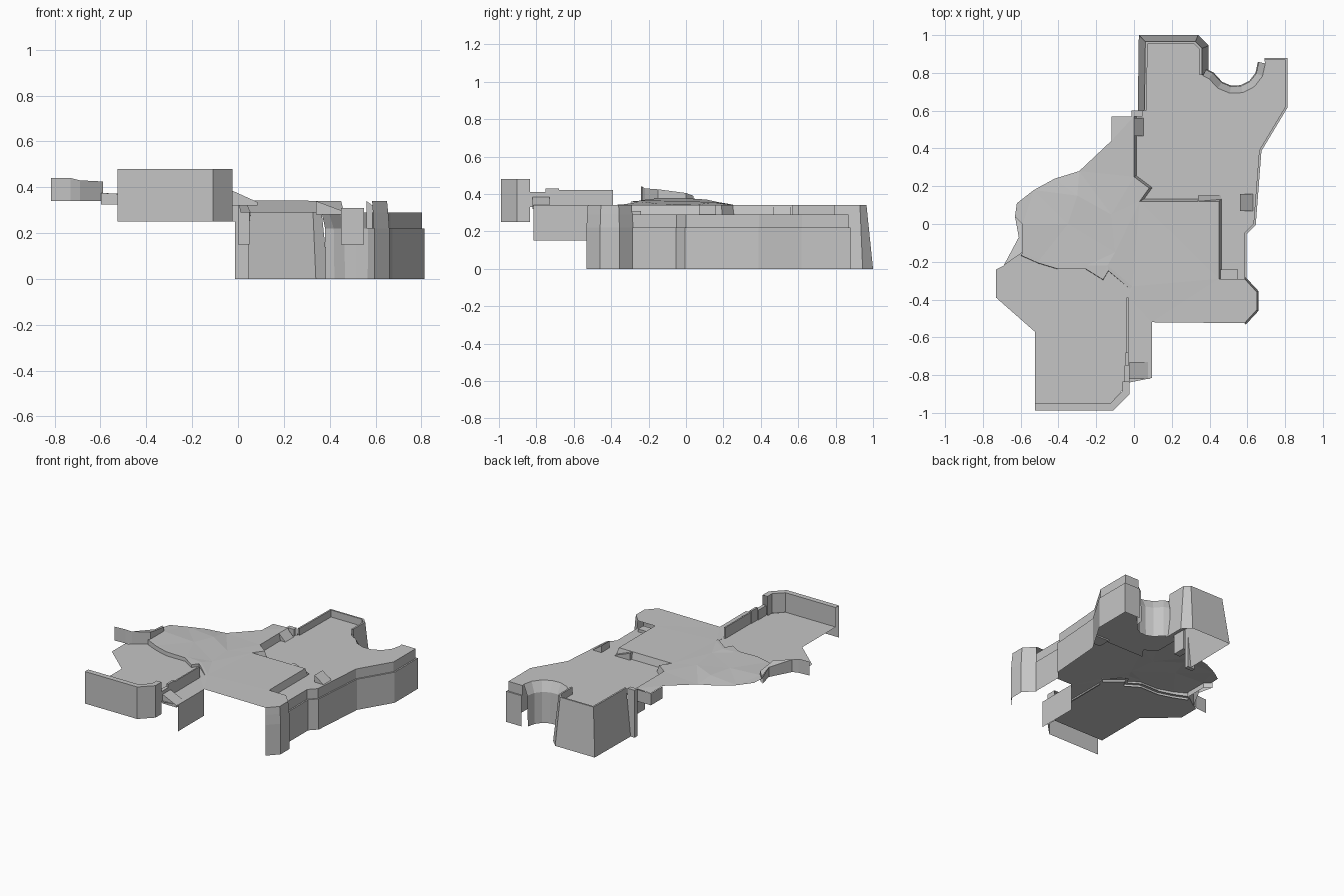
import bpy
from math import cos, sin, radians
from mathutils import Vector
from mathutils.geometry import delaunay_2d_cdt

if "Cube" in bpy.data.objects:
    bpy.data.objects.remove(bpy.data.objects["Cube"])

stone = bpy.data.materials.new("grey stone")
stone.use_nodes = True
GREY = (0.56, 0.56, 0.56, 1)
stone.diffuse_color = GREY
stone.node_tree.nodes["Principled BSDF"].inputs["Base Color"].default_value = GREY

HIGH, LOW, CAP = 0.34, 0.29, 0.34


def build(name, verts, faces):
    mesh = bpy.data.meshes.new(name)
    mesh.from_pydata([tuple(v) for v in verts], [], faces)
    mesh.materials.append(stone)
    obj = bpy.data.objects.new(name, mesh)
    bpy.context.collection.objects.link(obj)


def ground(name, outline, z=HIGH, inner=()):
    """Triangulated floor; points may carry their own height."""
    pts = [Vector((p[0], p[1], p[2] if len(p) > 2 else z)) for p in list(outline) + list(inner)]
    ring = list(range(len(outline)))
    vs, _, fs, orig, _, _ = delaunay_2d_cdt([p.xy for p in pts], [], [ring], 1, 1e-5)
    build(name, [(v.x, v.y, pts[o[0]].z if o else z) for v, o in zip(vs, orig)], fs)


def shift(path, dist):
    """Move a path sideways to its right, with mitred corners."""
    pts = [Vector(p[:2]) for p in path]
    out = []
    for i, p in enumerate(pts):
        a = (p - pts[i - 1]).normalized() if i else (pts[1] - p).normalized()
        b = (pts[i + 1] - p).normalized() if i < len(pts) - 1 else a
        na, nb = Vector((a.y, -a.x)), Vector((b.y, -b.x))
        out.append(p + (na + nb) * dist / max(1 + na.dot(nb), 0.4))
    return out


def wall(name, path, section):
    """Sweep a section of (offset, height); height None follows the path."""
    verts, faces, n = [], [], len(path)
    for off, z in section:
        verts += [(q.x, q.y, p[2] if z is None else z) for p, q in zip(path, shift(path, off))]
    for r in range(len(section) - 1):
        for i in range(n - 1):
            a = r * n + i
            faces.append((a, a + 1, a + n + 1, a + n))
    build(name, verts, faces)


def box(name, x0, x1, y0, y1, z0, z1, z_east=None):
    """Block whose top may slope towards +x."""
    ze = z1 if z_east is None else z_east
    foot = [(x0, y0), (x1, y0), (x1, y1), (x0, y1)]
    verts = [(x, y, z0) for x, y in foot]
    verts += [(x, y, h) for (x, y), h in zip(foot, (z1, ze, ze, z1))]
    sides = [(i, (i + 1) % 4, (i + 1) % 4 + 4, i + 4) for i in range(4)]
    build(name, verts, sides + [(4, 5, 6, 7), (3, 2, 1, 0)])


# Shared boundary lines
ridge = [(-0.59, -0.15, 0.375), (-0.5, -0.19, 0.37), (-0.4, -0.22, 0.368), (-0.25, -0.22, 0.365),
         (-0.17, -0.27, 0.36), (-0.14, -0.22, 0.358), (-0.01, -0.33, 0.343)]
tower = [(0.585, -0.525), (0.65, -0.455), (0.65, -0.36), (0.585, -0.29)]
east = [(0.585, -0.29), (0.585, -0.05), (0.635, 0), (0.665, 0.39), (0.803, 0.62), (0.803, 0.87), (0.69, 0.87)]
bay = [(0.535 + 0.16 * cos(radians(a)), 0.85 + 0.16 * sin(radians(a))) for a in range(0, -151, -25)]
bay.append((0.365, 0.785))
north = [(0.36, 0.79), (0.36, 0.93), (0.325, 0.965), (0.06, 0.965), (0.055, 0.6)]
step = [(0.45, -0.29), (0.45, 0.12), (0.03, 0.12), (0.08, 0.19), (0, 0.25), (0, 0.57)]

# Raised ground with the gentle western rise
hill_edge = [(-0.12, 0.57, 0.335), (-0.12, 0.44), (-0.29, 0.28, 0.335), (-0.42, 0.24, 0.345),
             (-0.53, 0.18, 0.355), (-0.62, 0.11, 0.37), (-0.63, 0.04, 0.375), (-0.59, 0, 0.375)]
knolls = [(-0.35, 0, 0.362), (-0.3, 0.15, 0.355), (-0.12, 0.05, 0.343), (-0.1, -0.15, 0.347)]
ground("raised_ground", [(0.095, -0.815), (0.095, -0.52)] + tower + step + hill_edge + ridge
       + [(-0.03, -0.39), (-0.03, -0.84)], inner=knolls)

# Low northern ground
ground("low_ground", east + bay + north + [(0, 0.6)] + step[::-1], LOW)

# South-western platform
ground("platform", [p[:2] for p in ridge] + [(-0.03, -0.39), (-0.03, -0.84), (-0.06, -0.88), (-0.125, -0.95),
       (-0.525, -0.95), (-0.525, -0.57), (-0.73, -0.39), (-0.73, -0.24), (-0.69, -0.22)])

# Steps between the levels
wall("step_face", step, [(0.012, LOW), (0, HIGH)])
wall("ridge_wall", ridge, [(0.02, 0.325), (0.018, None), (0, None)])

# Outer skirts
wall("east_skirt", east, [(0.01, 0), (0.01, 0.22), (0, 0.22), (0, LOW)])
wall("tower_skirt", tower, [(0.01, 0), (0.01, 0.22), (0.005, LOW), (0, HIGH)])
wall("bay_skirt", bay, [(0.04, 0), (0.035, 0.22), (0, LOW)])
wall("north_skirt", north, [(0.035, 0), (0, CAP), (-0.012, CAP), (-0.012, LOW)])
wall("side_skirt", [(0.095, -0.815), (0.095, -0.52)], [(0, 0.15), (0, HIGH)])
wall("west_notch_skirt", [(-0.01, 0.57), (-0.12, 0.57), (-0.12, 0.44)], [(0, 0.25), (0, 0.335)])

# South parapet
wall("south_parapet", [(-0.525, -0.95), (-0.125, -0.95), (-0.062, -0.887), (-0.062, -0.835)],
     [(0, HIGH), (0, 0.48), (0.038, 0.48), (0.038, 0.25)])

# Western wing wall with a sloping cap down to its outer skirt
rim = [(-0.63, 0.04, 0.39), (-0.59, 0, 0.405), (-0.59, -0.15, 0.425), (-0.69, -0.22, 0.43)]
wing = rim + [(-0.73, -0.235, 0.44), (-0.815, -0.24, 0.44)]
wall("wing_wall", wing, [(0, HIGH), (0, None)])
outer = [(-0.635, 0.04, 0.385), (-0.61, -0.07, 0.41), (-0.69, -0.22, 0.43)]
wall("wing_skirt", outer, [(0, HIGH), (0, None)])
ground("wing_cap", rim[:3] + outer[:0:-1])

# Divider between platform and raised ground
box("divider", -0.04, -0.03, -0.68, -0.39, 0.33, 0.42)
box("divider_rise", -0.045, -0.03, -0.75, -0.68, 0.33, 0.43)
box("divider_post", -0.05, -0.025, -0.84, -0.75, 0.33, 0.41)
box("divider_ramp", -0.025, 0.085, -0.82, -0.73, 0.32, 0.385, 0.335)

# Small blocks on the floor
box("step_ramp", 0.34, 0.46, 0.06, 0.15, 0.28, HIGH, 0.295)
box("gap_block", 0.45, 0.55, -0.3, -0.24, 0.15, 0.31)
box("east_block", 0.56, 0.637, 0.07, 0.16, 0.22, HIGH, 0.285)
box("north_pocket", 0, 0.05, 0.465, 0.56, 0.15, HIGH, 0.29)
box("north_column", -0.012, 0.045, 0.57, 0.6, 0, HIGH)
